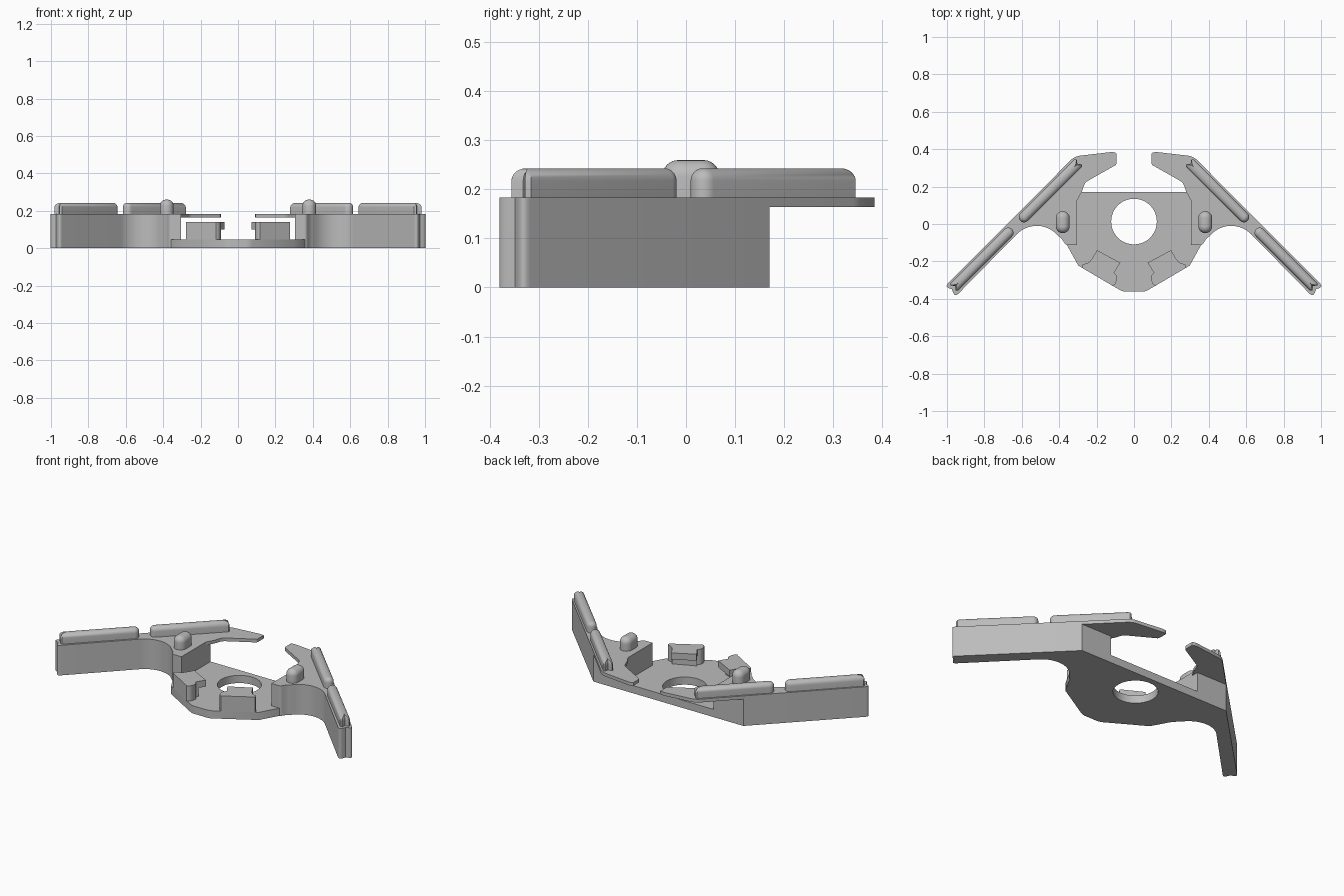
import bpy, bmesh, math
from mathutils import Vector

cube = bpy.data.objects.get("Cube")
if cube:
    bpy.data.objects.remove(cube, do_unlink=True)

grey = bpy.data.materials.new("plain_grey")
grey.use_nodes = True
GREY = (0.5, 0.5, 0.5, 1)
grey.diffuse_color = GREY
grey.node_tree.nodes["Principled BSDF"].inputs["Base Color"].default_value = GREY

BASE_TOP, ARM_TOP, HOOK_BOTTOM = 0.047, 0.184, 0.164


def finish(name, bm):
    bmesh.ops.recalc_face_normals(bm, faces=bm.faces)
    mesh = bpy.data.meshes.new(name)
    bm.to_mesh(mesh)
    bm.free()
    obj = bpy.data.objects.new(name, mesh)
    bpy.context.collection.objects.link(obj)
    mesh.materials.append(grey)
    bpy.ops.object.select_all(action='DESELECT')
    obj.select_set(True)
    bpy.context.view_layer.objects.active = obj
    bpy.ops.object.shade_smooth_by_angle(angle=math.radians(32))
    return obj


def arc(cx, cy, r, start, end, n):
    """Points on an arc, angles in degrees."""
    angles = [math.radians(start + (end - start) * i / n) for i in range(n + 1)]
    return [(cx + r * math.cos(a), cy + r * math.sin(a)) for a in angles]


def rounded(points, steps=5):
    """Outline whose corners (x, y, cut) are softened by the cut length."""
    out = []
    for i, p in enumerate(points):
        c = Vector(p[:2])
        if len(p) < 3:
            out.append(c)
            continue
        a = Vector(points[i - 1][:2]) - c
        b = Vector(points[(i + 1) % len(points)][:2]) - c
        a, b = c + a.normalized() * p[2], c + b.normalized() * p[2]
        for k in range(steps + 1):
            t = k / steps
            out.append(a * (1 - t) ** 2 + c * (2 * t * (1 - t)) + b * t ** 2)
    return out


def slab(name, loops, z0, z1, side=1):
    """Extrude an outline, with optional hole loops, from z0 to z1."""
    bm = bmesh.new()
    edges = []
    for loop in loops:
        vs = [bm.verts.new((side * p[0], p[1], z0)) for p in loop]
        edges += [bm.edges.new((vs[i - 1], vs[i])) for i in range(len(vs))]
    bmesh.ops.triangle_fill(bm, edges=edges, use_beauty=True)
    ext = bmesh.ops.extrude_face_region(bm, geom=bm.faces[:])
    top = [g for g in ext["geom"] if isinstance(g, bmesh.types.BMVert)]
    bmesh.ops.translate(bm, verts=top, vec=(0, 0, z1 - z0))
    return finish(name, bm)


def domed_bar(name, start, end, half, z0, z1, radius, side, notched):
    """Bar with a rounded top; its far end is round or notched."""
    a, b = Vector(start), Vector(end)
    u = (b - a).normalized()
    v = Vector((-u.y, u.x))
    length = (b - a).length
    levels = [(0, z0)]
    for i in range(7):
        t = math.pi / 2 * i / 6
        levels.append((radius * (1 - math.cos(t)), z1 - radius * (1 - math.sin(t))))
    bm = bmesh.new()
    rings = []
    for inset, z in levels:
        w = half - inset
        ring = arc(0, 0, w, 90, 270, 10)
        if notched:
            tip = length - inset
            ring += [(tip - 0.008, -w), (tip, -w * 0.7), (tip - 0.014, 0),
                     (tip, w * 0.7), (tip - 0.008, w)]
        else:
            ring += arc(length, 0, w, -90, 90, 10)
        pts = [a + u * p[0] + v * p[1] for p in ring]
        rings.append([bm.verts.new((side * p.x, p.y, z)) for p in pts])
    for low, high in zip(rings, rings[1:]):
        for i in range(len(low)):
            bm.faces.new((low[i - 1], low[i], high[i], high[i - 1]))
    bm.faces.new(rings[0])
    bm.faces.new(rings[-1])
    return finish(name, bm)


# Base plate with round hole
half = [(0.305, 0.17), (0.305, -0.105), (0.36, -0.11), (0.298, -0.222),
        (0.06, -0.362, 0.02)]
outline = half + [(-p[0], *p[1:]) for p in reversed(half)]
slab("base_plate", [rounded(outline), arc(0, 0.013, 0.122, 0, 352.5, 47)], 0, BASE_TOP)

# Arm wall with a hollow curve between its lobe and its straight part
arm = [(0.305, 0.17), (0.508, 0.17), (1.012, -0.335, 0.025), (0.974, -0.349),
       (0.957, -0.391, 0.025)]
arm += arc(0.52, -0.16, 0.15, 45, 140, 14)
arm += [(0.385, -0.08, 0.015), (0.365, -0.112, 0.012), (0.305, -0.112)]

# Thin hook plate at the back
hook = [(0.508, 0.17), (0.318, 0.362, 0.03), (0.11, 0.386, 0.02), (0.093, 0.38, 0.01),
        (0.093, 0.318, 0.01), (0.262, 0.222, 0.02), (0.28, 0.17), (0.305, 0.125),
        (0.32, 0.17)]

# Clip: a stem flush with the base edge and an overhanging lip
stem = [(0.278, -0.234), (0.278, -0.216, 0.01), (0.238, -0.207, 0.02),
        (0.228, -0.188), (0.097, -0.245), (0.107, -0.26), (0.088, -0.277, 0.015),
        (0.098, -0.325, 0.02), (0.115, -0.33)]
lip = [(0.198, -0.14), (0.24, -0.212), (0.107, -0.262), (0.073, -0.207)]

for side, label in ((1, "left"), (-1, "right")):
    # The end curve runs from the straight part towards the lobe
    curve = arc(0.52, -0.16, 0.15, 45, 140, 14)
    wall = [p for p in arm if p not in curve]
    wall[5:5] = arc(0.52, -0.16, 0.15, 45, 140, 14)
    slab(label + "_arm", [rounded(wall)], 0, ARM_TOP, side)
    slab(label + "_hook", [rounded(hook)], HOOK_BOTTOM, ARM_TOP, side)
    slab(label + "_clip_stem", [rounded(stem)], BASE_TOP, 0.14, side)
    slab(label + "_clip_lip", [lip], 0.1, 0.14, side)
    domed_bar(label + "_inner_rail", (0.588, 0.037), (0.293, 0.332), 0.028,
              ARM_TOP, 0.243, 0.025, side, True)
    domed_bar(label + "_outer_rail", (0.672, -0.047), (0.967, -0.342), 0.028,
              ARM_TOP, 0.243, 0.025, side, True)
    domed_bar(label + "_knob", (0.381, -0.012), (0.381, 0.032), 0.037,
              ARM_TOP, 0.26, 0.034, side, False)
